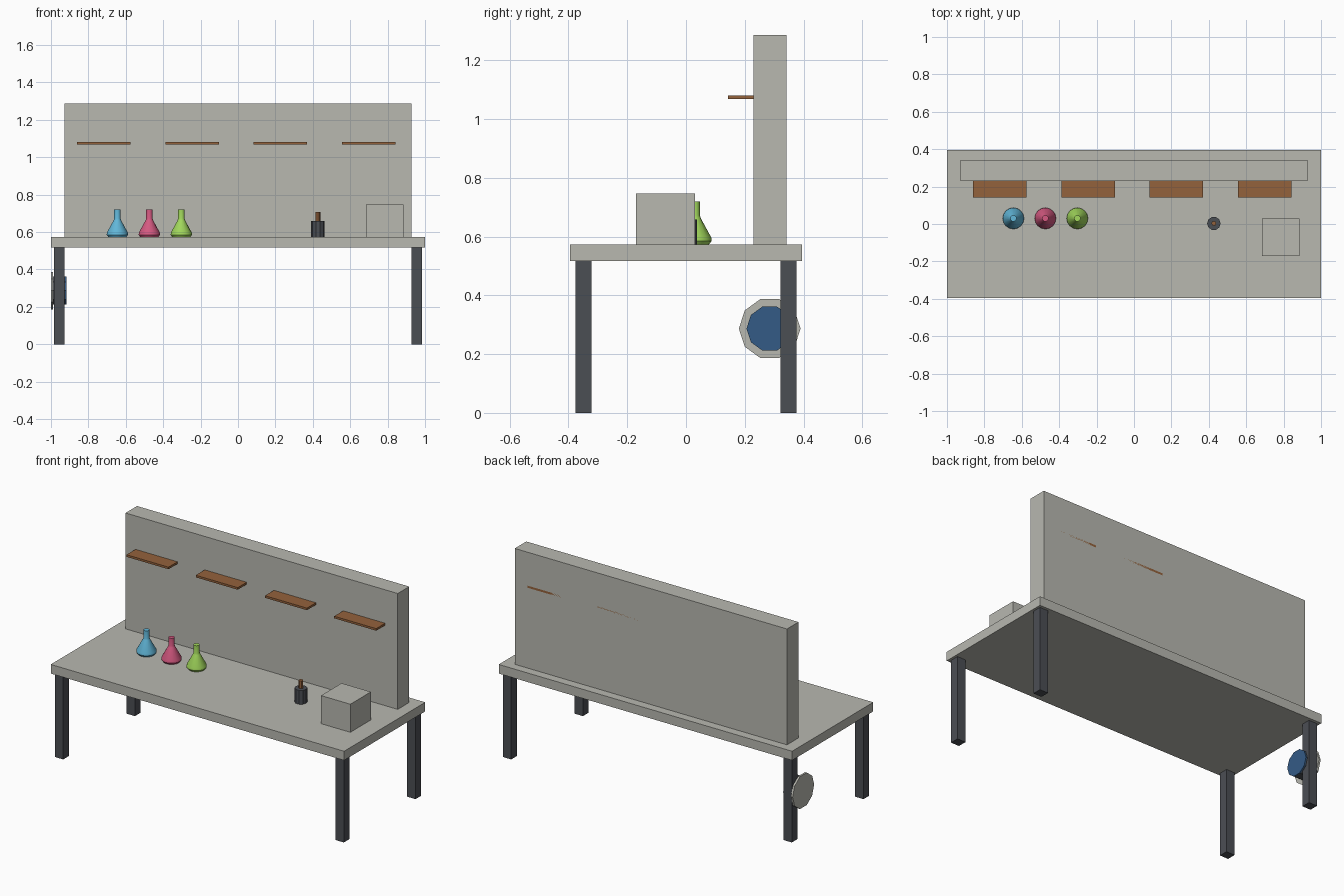
import bpy, bmesh, math
from mathutils import Matrix

old = bpy.data.objects.get("Cube")
if old:
    bpy.data.objects.remove(old, do_unlink=True)


def material(name, hexcode):
    srgb = [int(hexcode[i:i + 2], 16) / 255 for i in (0, 2, 4)]
    lin = [c / 12.92 if c <= 0.04045 else ((c + 0.055) / 1.055) ** 2.4 for c in srgb]
    m = bpy.data.materials.new(name)
    m.use_nodes = True
    m.diffuse_color = (*lin, 1)
    bsdf = m.node_tree.nodes["Principled BSDF"]
    bsdf.inputs["Base Color"].default_value = (*lin, 1)
    return m


GREY = material("pale grey", "B8B8B0")
DARK = material("dark steel", "4B4E54")
WOOD = material("brown wood", "94623C")
NAVY = material("deep blue", "345B86")
SKY = material("sky blue", "62B8DA")
PINK = material("rose pink", "D65A82")
LIME = material("lime green", "A2D85C")


def finish(bm, name, mat):
    bmesh.ops.recalc_face_normals(bm, faces=bm.faces)
    mesh = bpy.data.meshes.new(name)
    bm.to_mesh(mesh)
    bm.free()
    mesh.materials.append(mat)
    obj = bpy.data.objects.new(name, mesh)
    bpy.context.collection.objects.link(obj)
    return obj


def box(name, xs, ys, zs, mat):
    """Box given by its extents along each axis."""
    bm = bmesh.new()
    bmesh.ops.create_cube(bm, size=1)
    for v in bm.verts:
        for i, (a, b) in enumerate((xs, ys, zs)):
            v.co[i] = b if v.co[i] > 0 else a
    return finish(bm, name, mat)


def turned(name, profile, centre, mat, sides, along_x=False, smooth=False):
    """Closed solid turned from (radius, height) points."""
    bm = bmesh.new()
    rings = []
    for r, h in profile:
        ring = []
        for k in range(sides):
            a = math.tau * k / sides
            c, s = r * math.cos(a), r * math.sin(a)
            ring.append(bm.verts.new((h, c, s) if along_x else (c, s, h)))
        rings.append(ring)
    for low, high in zip(rings, rings[1:]):
        for k in range(sides):
            n = (k + 1) % sides
            bm.faces.new((low[k], low[n], high[n], high[k]))
    bm.faces.new(rings[0])
    bm.faces.new(rings[-1])
    bm.transform(Matrix.Translation(centre))
    obj = finish(bm, name, mat)
    if smooth:
        bpy.ops.object.select_all(action='DESELECT')
        obj.select_set(True)
        bpy.context.view_layer.objects.active = obj
        bpy.ops.object.shade_smooth_by_angle(angle=math.radians(40))
    return obj


# Bench top, legs and back panel
TOP = 0.573
box("bench_top", (-1, 1), (-0.395, 0.395), (0.517, TOP), GREY)
for sx, side in ((-1, "right"), (1, "left")):
    for sy, end in ((-1, "front"), (1, "back")):
        xs = sorted((sx * 0.928, sx * 0.985))
        ys = sorted((sy * 0.322, sy * 0.377))
        box(f"{end}_{side}_leg", xs, ys, (0, 0.517), DARK)
box("back_panel", (-0.928, 0.928), (0.23, 0.342), (TOP, 1.287), GREY)

# Row of small shelves running through the panel
for i in range(4):
    x = -0.717 + i * 0.472
    box(f"shelf_{i + 1}", (x - 0.143, x + 0.143), (0.143, 0.342), (1.068, 1.081), WOOD)

# Three flasks
flask = [(0.048, 0), (0.057, 0.012), (0.056, 0.024), (0.02, 0.09), (0.017, 0.1), (0.017, 0.147)]
for i, (colour, mat) in enumerate((("blue", SKY), ("pink", PINK), ("green", LIME))):
    turned(f"{colour}_flask", flask, (-0.645 + i * 0.171, 0.03, TOP), mat, 16, smooth=True)

# Small bottle with a stopper
bottle = (0.427, 0.003, TOP)
turned("bottle", [(0.036, 0), (0.036, 0.086)], bottle, DARK, 10)
turned("bottle_stopper", [(0.013, 0.086), (0.013, 0.133)], bottle, WOOD, 8)

# Storage box
box("storage_box", (0.685, 0.885), (-0.17, 0.03), (TOP, 0.746), GREY)

# Round wheel on the back right leg
hub = (0, 0.285, 0.287)
turned("wheel_disc", [(0.105, -1), (0.105, -0.988)], hub, GREY, 10, along_x=True)
turned("wheel_drum", [(0.079, -0.988), (0.079, -0.924)], hub, DARK, 10, along_x=True)
turned("wheel_cap", [(0.079, -0.924), (0.079, -0.917)], hub, NAVY, 10, along_x=True)
